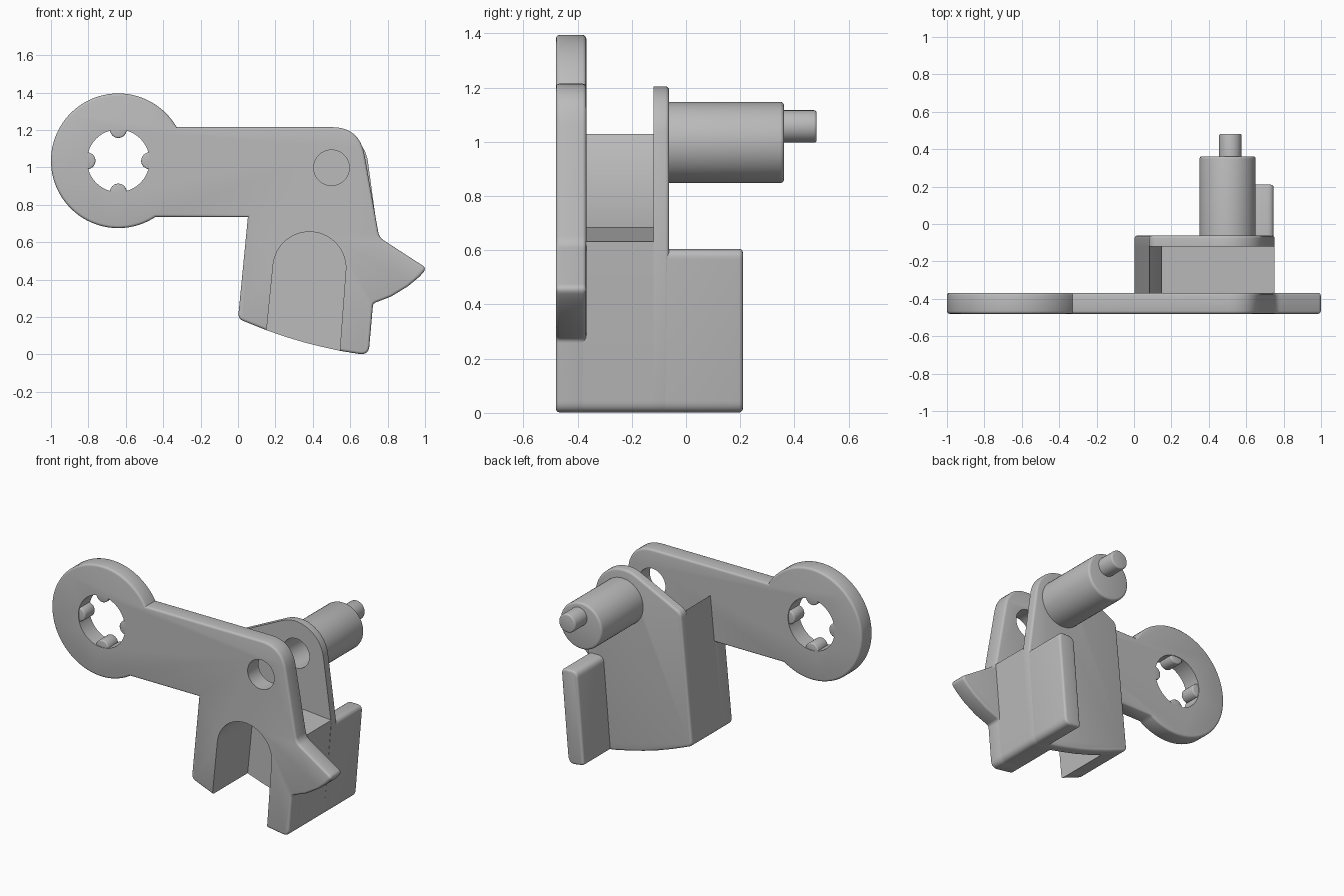
import bpy, bmesh
from math import cos, sin, radians
from mathutils import Vector

if "Cube" in bpy.data.objects:
    bpy.data.objects.remove(bpy.data.objects["Cube"])

grey = bpy.data.materials.new("plain grey")
grey.use_nodes = True
COLOUR = (0.5, 0.5, 0.5, 1)
grey.diffuse_color = COLOUR
grey.node_tree.nodes["Principled BSDF"].inputs["Base Color"].default_value = COLOUR


def arc(cx, cz, r, start=0, end=360, n=48):
    """Points on an arc in the x-z plane; a full circle does not repeat its start."""
    last = n if end - start == 360 else n - 1
    angles = [radians(start + (end - start) * i / last) for i in range(n)]
    return [(cx + r * cos(a), cz + r * sin(a)) for a in angles]


def rounded(corners, steps=8):
    """Outline from (x, z) points and (x, z, cut) corners, which are rounded."""
    out = []
    for i, c in enumerate(corners):
        p = Vector(c[:2])
        if len(c) == 2:
            out.append(tuple(p))
            continue
        a, b = Vector(corners[i - 1][:2]), Vector(corners[(i + 1) % len(corners)][:2])
        a = p + (a - p).normalized() * c[2]
        b = p + (b - p).normalized() * c[2]
        for k in range(steps + 1):
            t = k / steps
            out.append(tuple(a * (1 - t) ** 2 + p * 2 * t * (1 - t) + b * t * t))
    return out


def prism(name, outline, y0, y1, soft=(), bevel=0.014):
    """Extrude an outline along y and round the rims at the y values in soft."""
    bm = bmesh.new()
    rings = [[bm.verts.new((x, y, z)) for x, z in outline] for y in (y0, y1)]
    for ring in rings:
        bm.faces.new(ring)
    n = len(outline)
    for i in range(n):
        j = (i + 1) % n
        bm.faces.new((rings[0][i], rings[0][j], rings[1][j], rings[1][i]))
    bmesh.ops.recalc_face_normals(bm, faces=bm.faces)
    rims = [e for e in bm.edges
            if any(all(abs(v.co.y - y) < 1e-5 for v in e.verts) for y in soft)]
    if rims:
        bmesh.ops.bevel(bm, geom=rims, offset=bevel, segments=3, profile=0.5,
                        affect='EDGES', clamp_overlap=False)
        bmesh.ops.recalc_face_normals(bm, faces=bm.faces)
    mesh = bpy.data.meshes.new(name)
    bm.to_mesh(mesh)
    bm.free()
    obj = bpy.data.objects.new(name, mesh)
    bpy.context.collection.objects.link(obj)
    mesh.materials.append(grey)
    return obj


def activate(obj):
    bpy.ops.object.select_all(action='DESELECT')
    obj.select_set(True)
    bpy.context.view_layer.objects.active = obj


def cut(obj, *cutters):
    activate(obj)
    for c in cutters:
        mod = obj.modifiers.new("cut", 'BOOLEAN')
        mod.operation, mod.solver, mod.object = 'DIFFERENCE', 'EXACT', c
        bpy.ops.object.modifier_apply(modifier=mod.name)


FRONT, PLATE_BACK, INNER, BACK = -0.48, -0.368, -0.12, -0.062
RING = (-0.64, 1.035)
PIVOT = (0.5, 0.998)

# Curved underside shared by the plates and the core
base = [(0.0, 0.19, 0.03), (0.15, 0.13), (0.25, 0.095), (0.35, 0.065),
        (0.45, 0.04), (0.55, 0.018), (0.698, -0.005, 0.05)]

# Cutters: ring bore, pivot bore and arched slot
bore = prism("ring_bore", arc(*RING, 0.167), -0.6, -0.3)
pivot_bore = prism("pivot_bore", arc(*PIVOT, 0.095), -0.6, 0.3)
slot = prism("arch_slot", [(0.13, -0.1), (0.535, -0.1)]
             + arc(0.382, 0.46, 0.195, 0, 175, 32), -0.6, INNER)

# Front plate: ring, arm, hook and lower leg in one outline
hook = [(0.722, 0.272, 0.015), (0.82, 0.31), (0.91, 0.365), (0.97, 0.415),
        (1.01, 0.46, 0.03), (0.755, 0.625, 0.03)]
front_plate = prism("front_plate", rounded(
    base + hook + [(0.65, 1.215, 0.15)] + arc(*RING, 0.36, 30, 303.6, 72)
    + [(0.053, 0.735)]), FRONT, PLATE_BACK, (FRONT, PLATE_BACK))
cut(front_plate, bore, pivot_bore, slot)

# Core between the plates, with its floor and thin side wall
core = prism("core", rounded(
    base + [(0.752, 0.632), (0.13, 0.685), (0.15, 0.86), (0.083, 1.03)]),
    PLATE_BACK - 0.014, INNER + 0.002)
cut(core, slot)

# Back plate, rounded around the pivot
back_plate = prism("back_plate", rounded(
    base + [(0.752, 0.61)] + arc(0.492, 1.0, 0.205, 10, 115, 24)
    + [(0.083, 1.03, 0.03)]), INNER, BACK, (BACK,))
cut(back_plate, pivot_bore)

# Hollow boss with an offset pin on its end
boss = prism("boss", arc(*PIVOT, 0.15), BACK - 0.02, 0.362, (0.362,))
cut(boss, pivot_bore)
pin = prism("pin", arc(0.515, 1.057, 0.06, n=32), 0.34, 0.482, (0.482,), 0.01)

# Tab standing out behind the back plate
tab = prism("rear_tab", rounded(
    [(0.585, 0.012, 0.02), (0.698, -0.005, 0.05), (0.75, 0.605, 0.04),
     (0.635, 0.605, 0.04)]), BACK - 0.02, 0.21, (0.21,))

# Four ribs inside the ring
ribs = [prism("ring_rib", arc(x, z, 0.045, n=24), FRONT + 0.004, PLATE_BACK - 0.004,
              (FRONT + 0.004, PLATE_BACK - 0.004), 0.008)
        for x, z in arc(*RING, 0.167, n=4)]

for helper in (bore, pivot_bore, slot):
    bpy.data.objects.remove(helper)
for obj in [front_plate, core, back_plate, boss, pin, tab] + ribs:
    activate(obj)
    bpy.ops.object.shade_smooth_by_angle(angle=radians(32))
